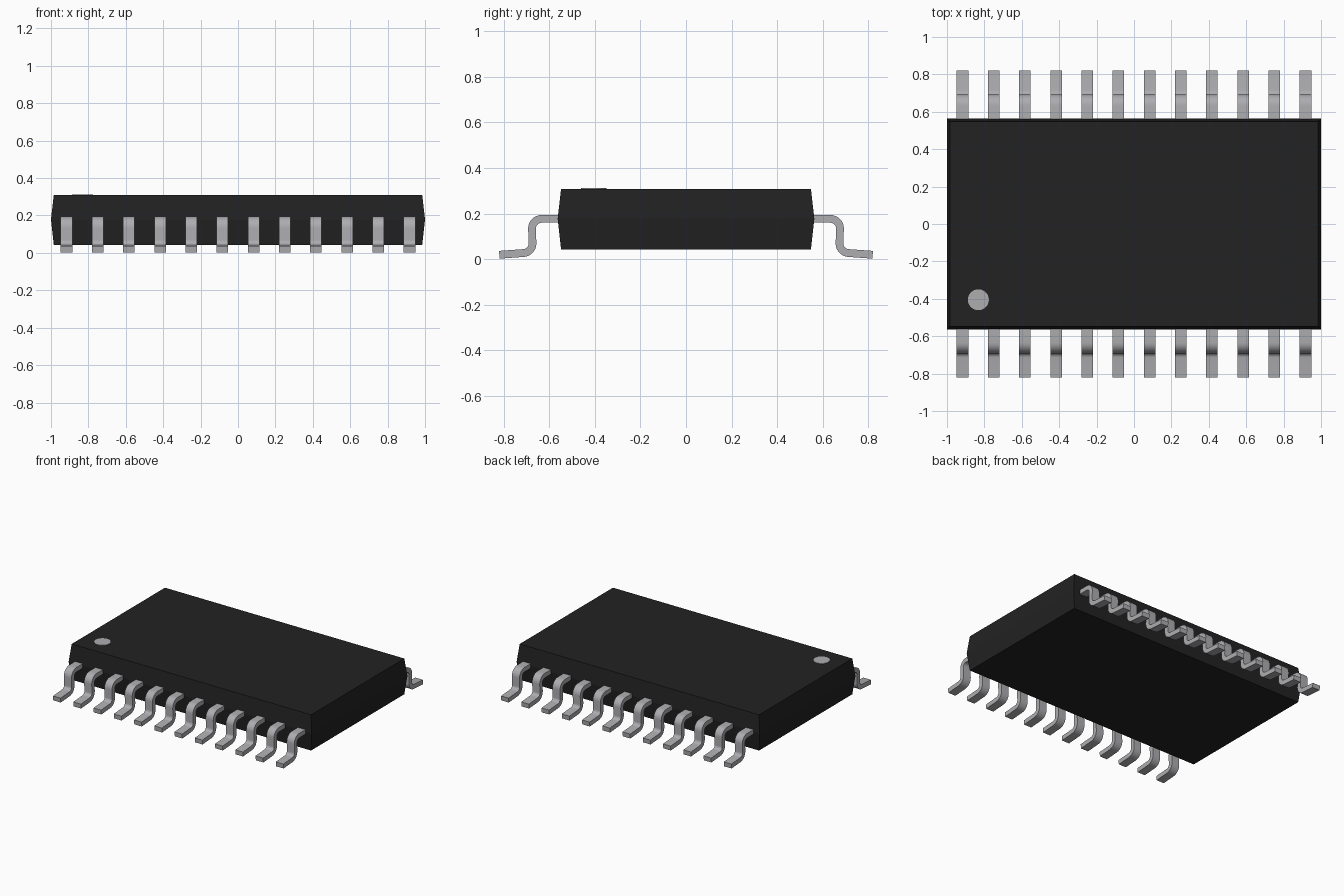
import bpy, bmesh, math
from mathutils import Vector

if "Cube" in bpy.data.objects:
    bpy.data.objects.remove(bpy.data.objects["Cube"])


def material(name, rgb):
    m = bpy.data.materials.new(name)
    m.diffuse_color = (*rgb, 1)
    m.use_nodes = True
    m.node_tree.nodes["Principled BSDF"].inputs["Base Color"].default_value = m.diffuse_color
    return m


BLACK = material("black plastic", (0.016, 0.016, 0.016))
METAL = material("tinned metal", (0.42, 0.42, 0.44))


def make_object(name, bm, mat):
    bmesh.ops.recalc_face_normals(bm, faces=bm.faces)
    me = bpy.data.meshes.new(name)
    bm.to_mesh(me)
    bm.free()
    me.materials.append(mat)
    ob = bpy.data.objects.new(name, me)
    bpy.context.collection.objects.link(ob)
    return ob


# Body: three stacked rectangles, widest at the parting line
bm = bmesh.new()
rings = []
for hx, hy, z in [(0.985, 0.548, 0.043), (1.0, 0.563, 0.178), (0.985, 0.548, 0.309)]:
    rings.append([bm.verts.new((sx * hx, sy * hy, z))
                  for sx, sy in [(-1, -1), (1, -1), (1, 1), (-1, 1)]])
for low, high in zip(rings, rings[1:]):
    for i in range(4):
        j = (i + 1) % 4
        bm.faces.new((low[i], low[j], high[j], high[i]))
bm.faces.new(rings[0])
bm.faces.new(rings[-1])
make_object("body", bm, BLACK)

# Pin one marker: thin disc on top
bm = bmesh.new()
bmesh.ops.create_cone(bm, cap_ends=True, segments=40, radius1=0.056, radius2=0.056, depth=0.006)
bmesh.ops.translate(bm, verts=bm.verts, vec=(-0.832, -0.405, 0.309))
make_object("pin_one_marker", bm, METAL)


# Lead centre line with rounded corners, in (distance from middle, height)
def rounded_path(points, radius, steps=8):
    path = [Vector(points[0])]
    for a, b, c in zip(points, points[1:], points[2:]):
        a, b, c = Vector(a), Vector(b), Vector(c)
        d1, d2 = (a - b).normalized(), (c - b).normalized()
        half = d1.angle(d2) / 2
        centre = b + (d1 + d2).normalized() * radius / math.sin(half)
        p, q = (b + d / math.tan(half) * radius - centre for d in (d1, d2))
        total = math.pi - 2 * half
        for i in range(steps + 1):
            t = total * i / steps
            path.append(centre + (p * math.sin(total - t) + q * math.sin(t)) / math.sin(total))
    path.append(Vector(points[-1]))
    return path


PATH = rounded_path([(0.54, 0.177), (0.677, 0.177), (0.672, 0.03), (0.819, 0.0195)], 0.042)
THICK, WIDTH, COUNT, PITCH = 0.034, 0.062, 12, 0.1667


def add_lead(bm, x, side):
    sections = []
    for i, p in enumerate(PATH):
        t = (PATH[min(i + 1, len(PATH) - 1)] - PATH[max(i - 1, 0)]).normalized()
        n = Vector((-t.y, t.x)) * THICK / 2
        sections.append([bm.verts.new((x + sx * WIDTH / 2, side * (p + s * n).x, (p + s * n).y))
                         for sx, s in [(-1, -1), (1, -1), (1, 1), (-1, 1)]])
    for a, b in zip(sections, sections[1:]):
        for i in range(4):
            j = (i + 1) % 4
            bm.faces.new((a[i], a[j], b[j], b[i]))
    bm.faces.new(sections[0])
    bm.faces.new(sections[-1])


# Rows of gull-wing leads along front and back
for name, side in [("front_leads", -1), ("back_leads", 1)]:
    bm = bmesh.new()
    for k in range(COUNT):
        add_lead(bm, (k - (COUNT - 1) / 2) * PITCH, side)
    ob = make_object(name, bm, METAL)
    bpy.ops.object.select_all(action='DESELECT')
    ob.select_set(True)
    bpy.context.view_layer.objects.active = ob
    bpy.ops.object.shade_smooth_by_angle(angle=math.radians(35))
